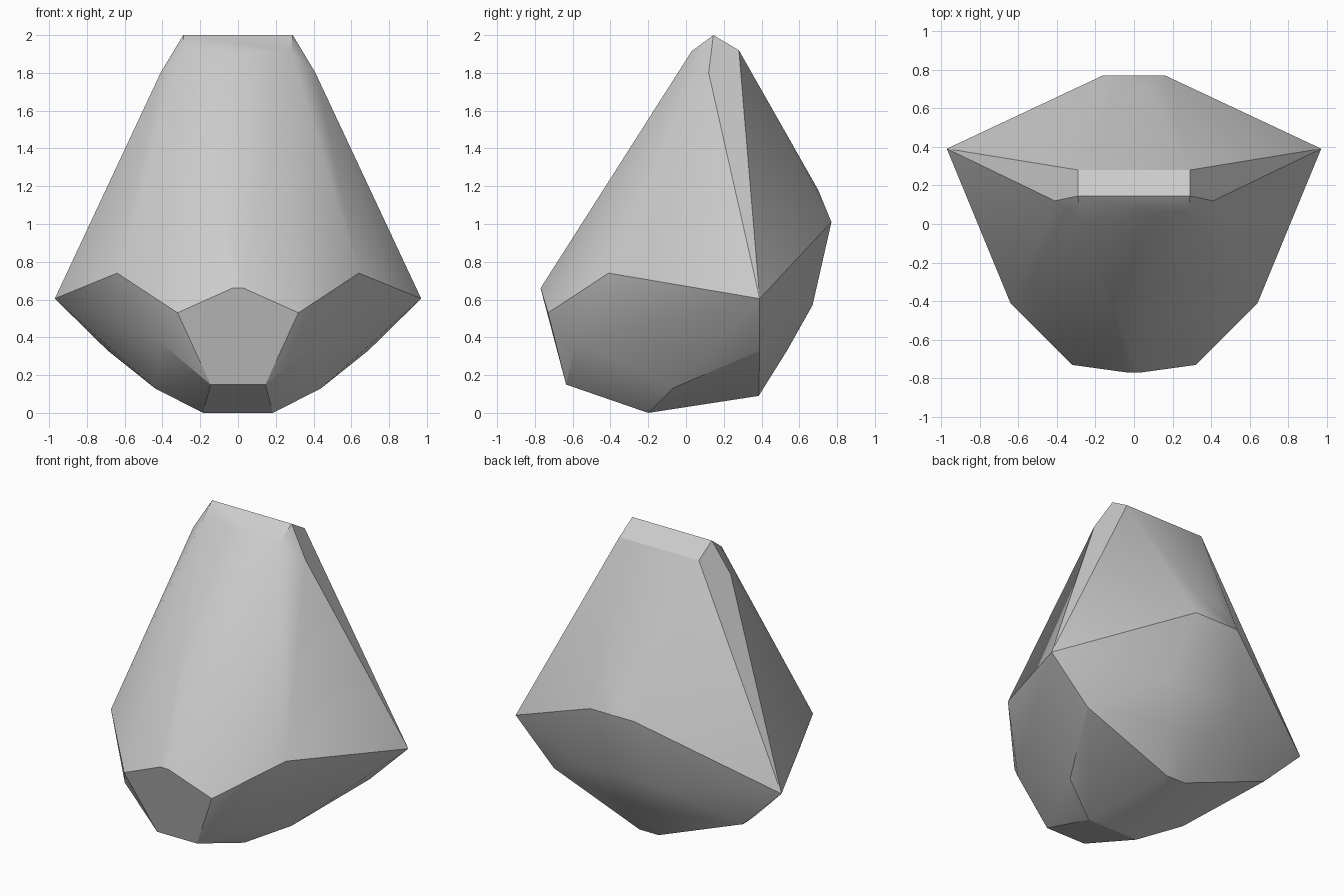
import bpy, bmesh, math

if "Cube" in bpy.data.objects:
    bpy.data.objects.remove(bpy.data.objects["Cube"])

# Faceted boulder: right-hand corner points, mirrored and skinned
half = [
    # top ridge and shoulders
    (0.29, 0.145, 2.0), (0.28, 0.03, 1.915), (0.29, 0.28, 1.92),
    (0.41, 0.12, 1.80),
    # widest corner and front rim
    (0.97, 0.39, 0.605), (0.64, -0.41, 0.74), (0.32, -0.73, 0.53),
    (0.03, -0.77, 0.66),
    # underside, front to back
    (0.42, -0.58, 0.38), (0.145, -0.635, 0.15), (0.185, -0.20, 0.0),
    (0.44, -0.07, 0.13), (0.69, 0.39, 0.33), (0.07, 0.385, 0.09),
    # back facets
    (0.16, 0.535, 0.33), (0.27, 0.67, 0.57), (0.16, 0.77, 1.01),
    (0.085, 0.70, 1.18),
]

bm = bmesh.new()
for x, y, z in half:
    for side in (1, -1):
        bm.verts.new((side * x, y, z))
res = bmesh.ops.convex_hull(bm, input=bm.verts[:])
loose = [v for v in bm.verts if not v.link_faces]
if loose:
    bmesh.ops.delete(bm, geom=loose, context='VERTS')

# Merge nearly flat triangles into broad facets
bmesh.ops.dissolve_limit(bm, angle_limit=math.radians(1.5),
                         verts=bm.verts[:], edges=bm.edges[:])
bmesh.ops.recalc_face_normals(bm, faces=bm.faces[:])

mesh = bpy.data.meshes.new("boulder")
bm.to_mesh(mesh)
bm.free()
boulder = bpy.data.objects.new("boulder", mesh)
bpy.context.collection.objects.link(boulder)

# Soft shading over shallow edges, crisp over steep ones
bpy.context.view_layer.objects.active = boulder
boulder.select_set(True)
bpy.ops.object.shade_smooth_by_angle(angle=math.radians(25))
